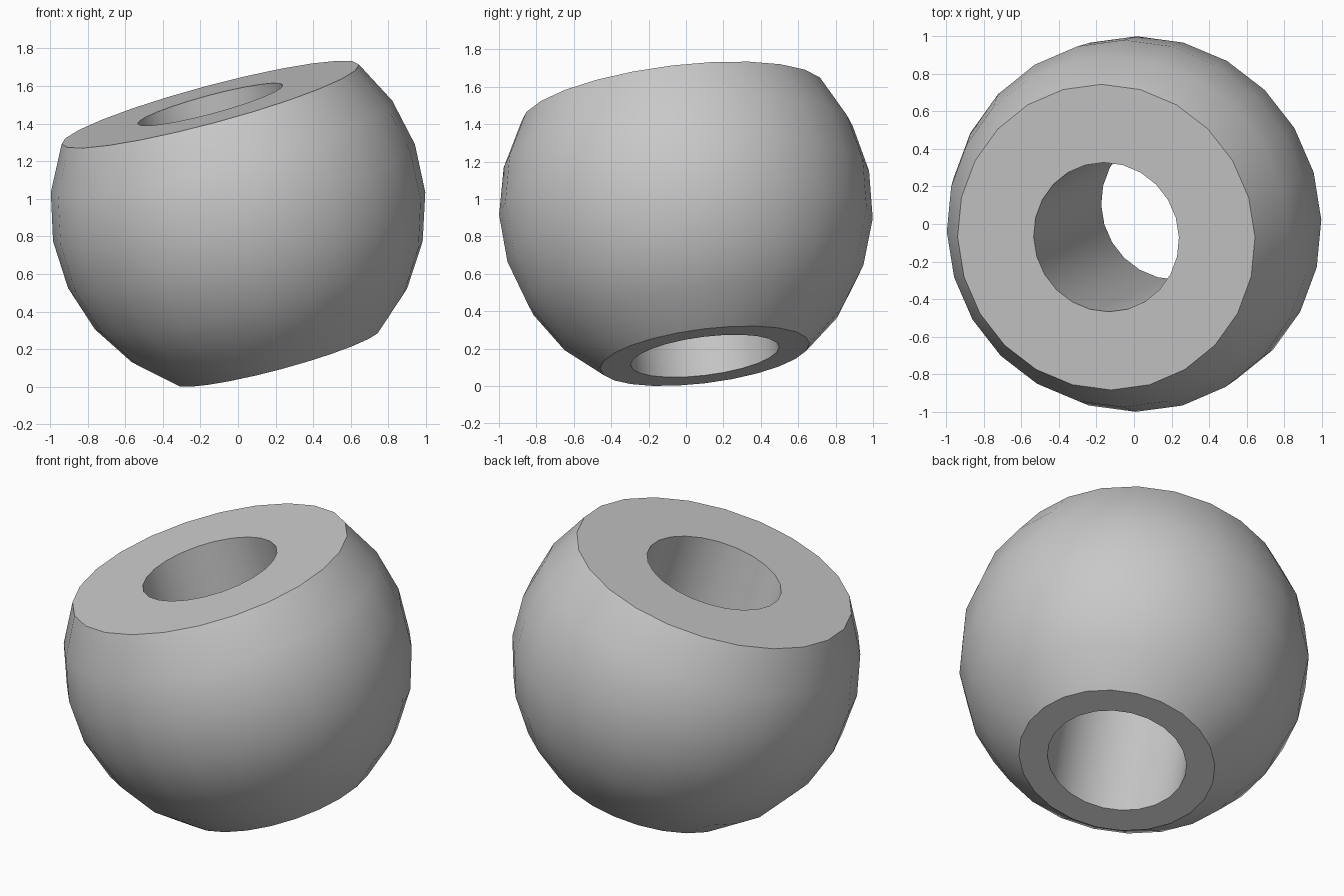
import bpy, bmesh
from math import sin, cos, pi, radians, asin

cube = bpy.data.objects.get("Cube")
if cube:
    bpy.data.objects.remove(cube, do_unlink=True)

SEGMENTS = 24
ARC_STEPS = 6
TOP_RADIUS, BOTTOM_RADIUS, HOLE_RADIUS = 0.819, 0.564, 0.4

# Plain grey material
grey = bpy.data.materials.new("plain_grey")
grey.use_nodes = True
color = (0.58, 0.58, 0.58, 1)
grey.diffuse_color = color
grey.node_tree.nodes["Principled BSDF"].inputs["Base Color"].default_value = color

# Closed profile: outer ball arc, then the straight hole wall
start, end = asin(TOP_RADIUS), pi - asin(BOTTOM_RADIUS)
angles = [start + (end - start) * i / ARC_STEPS for i in range(ARC_STEPS + 1)]
profile = [(sin(a), cos(a)) for a in angles]
profile += [(HOLE_RADIUS, cos(end)), (HOLE_RADIUS, cos(start))]

# Revolve the profile around the bead axis
bm = bmesh.new()
rings = []
for s in range(SEGMENTS):
    t = 2 * pi * s / SEGMENTS
    rings.append([bm.verts.new((r * cos(t), r * sin(t), z)) for r, z in profile])
for s in range(SEGMENTS):
    a, b = rings[s], rings[(s + 1) % SEGMENTS]
    for i in range(len(profile)):
        j = (i + 1) % len(profile)
        bm.faces.new((a[i], a[j], b[j], b[i]))
bmesh.ops.recalc_face_normals(bm, faces=bm.faces)
mesh = bpy.data.meshes.new("bead")
bm.to_mesh(mesh)
bm.free()
mesh.materials.append(grey)

# Tilted bead standing on its lower rim
bead = bpy.data.objects.new("bead", mesh)
bpy.context.collection.objects.link(bead)
bead.rotation_euler = (radians(7), radians(-15), 0)
bead.location = (0, 0, 0.952)

# Smooth ball and hole, crisp rims
bpy.ops.object.select_all(action='DESELECT')
bead.select_set(True)
bpy.context.view_layer.objects.active = bead
bpy.ops.object.shade_smooth_by_angle(angle=radians(30))
